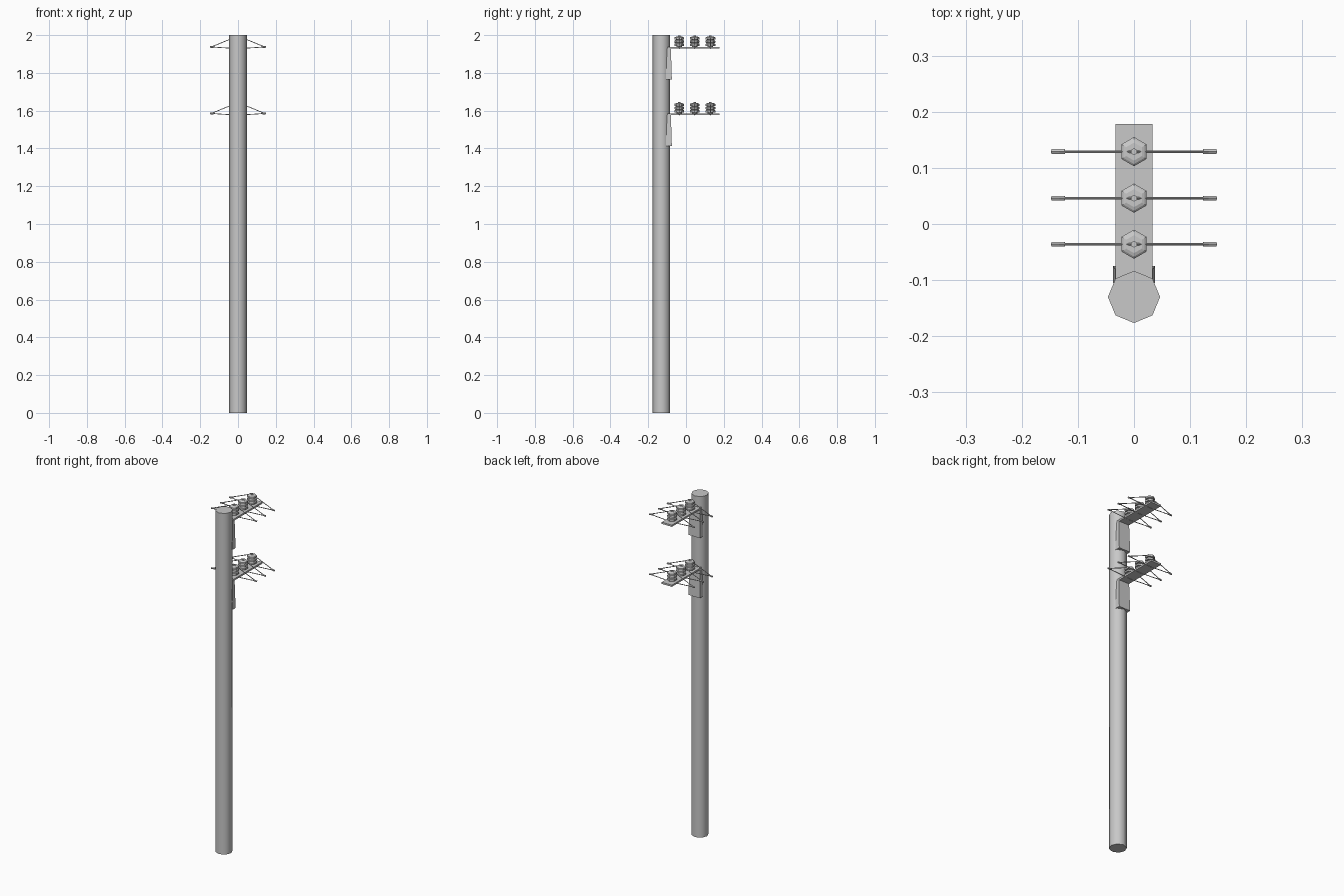
import bpy, bmesh, math
from mathutils import Vector, Matrix

if "Cube" in bpy.data.objects:
    bpy.data.objects.remove(bpy.data.objects["Cube"])

grey = bpy.data.materials.new("pole grey")
grey.diffuse_color = (0.58, 0.58, 0.58, 1)
grey.use_nodes = True
grey.node_tree.nodes["Principled BSDF"].inputs["Base Color"].default_value = grey.diffuse_color


def finish(name, bm, angle=None):
    bmesh.ops.recalc_face_normals(bm, faces=bm.faces)
    me = bpy.data.meshes.new(name)
    bm.to_mesh(me)
    bm.free()
    me.materials.append(grey)
    ob = bpy.data.objects.new(name, me)
    bpy.context.collection.objects.link(ob)
    if angle:
        bpy.ops.object.select_all(action='DESELECT')
        ob.select_set(True)
        bpy.context.view_layer.objects.active = ob
        bpy.ops.object.shade_smooth_by_angle(angle=math.radians(angle))
    return ob


def lathe(bm, profile, sides, x, y, z, turn=0.0):
    """Closed solid of revolution from (radius, height) points."""
    rings = []
    for r, h in profile:
        rings.append([bm.verts.new((x + r * math.cos(turn + 2 * math.pi * i / sides),
                                    y + r * math.sin(turn + 2 * math.pi * i / sides),
                                    z + h)) for i in range(sides)])
    for a, b in zip(rings, rings[1:]):
        for i in range(sides):
            j = (i + 1) % sides
            bm.faces.new((a[i], a[j], b[j], b[i]))
    bm.faces.new(rings[0][::-1])
    bm.faces.new(rings[-1])


def rod(bm, a, b, r, sides=5):
    a, b = Vector(a), Vector(b)
    d = b - a
    m = Matrix.Translation((a + b) / 2) @ d.to_track_quat('Z', 'Y').to_matrix().to_4x4()
    bmesh.ops.create_cone(bm, cap_ends=True, segments=sides, radius1=r, radius2=r,
                          depth=d.length, matrix=m)


def box(bm, lo, hi):
    lo, hi = Vector(lo), Vector(hi)
    m = Matrix.Translation((lo + hi) / 2) @ Matrix.Diagonal((*(hi - lo), 1))
    return bmesh.ops.create_cube(bm, size=1, matrix=m)["verts"]


# main octagonal pole
bm = bmesh.new()
lathe(bm, [(0.0465, 0), (0.0465, 2)], 8, 0, -0.13, 0)
finish("pole", bm, 50)

# stacked insulator discs with a top knob
insulator = [(0.014, 0), (0.014, 0.005)]
for k in range(3):
    b = 0.006 + 0.017 * k
    insulator += [(0.026, b), (0.026, b + 0.010), (0.022, b + 0.013), (0.016, b + 0.015)]
insulator += [(0.006, 0.055), (0.006, 0.061)]

for tier, z in (("upper", 1.938), ("lower", 1.586)):
    # L-shaped cross arm: flat shelf and hanging back plate
    bm = bmesh.new()
    box(bm, (-0.033, -0.105, z - 0.010), (0.033, 0.178, z))
    for v in box(bm, (-0.034, -0.105, z - 0.172), (0.034, -0.08, z - 0.009)):
        if v.co.z < z - 0.1:
            v.co.x *= 1.09
            if v.co.y > -0.09:
                v.co.y += 0.005
    finish(tier + "_cross_arm", bm)

    bm_i, bm_w, bm_c = bmesh.new(), bmesh.new(), bmesh.new()
    for y in (-0.036, 0.046, 0.129):
        lathe(bm_i, insulator, 6, 0, y, z - 0.001, math.pi / 6)
        for s in (-1, 1):
            # stay wires from the knob and from the shelf to the end clamp
            tip = (s * 0.142, y, z - 0.001)
            rod(bm_w, (0, y, z + 0.057), tip, 0.0022)
            rod(bm_w, (0, y, z - 0.010), tip, 0.0022)
            rod(bm_c, (s * 0.123, y, z + 0.001), (s * 0.147, y, z - 0.002), 0.005, 6)
    finish(tier + "_insulators", bm_i)
    finish(tier + "_wires", bm_w)
    finish(tier + "_wire_clamps", bm_c)
